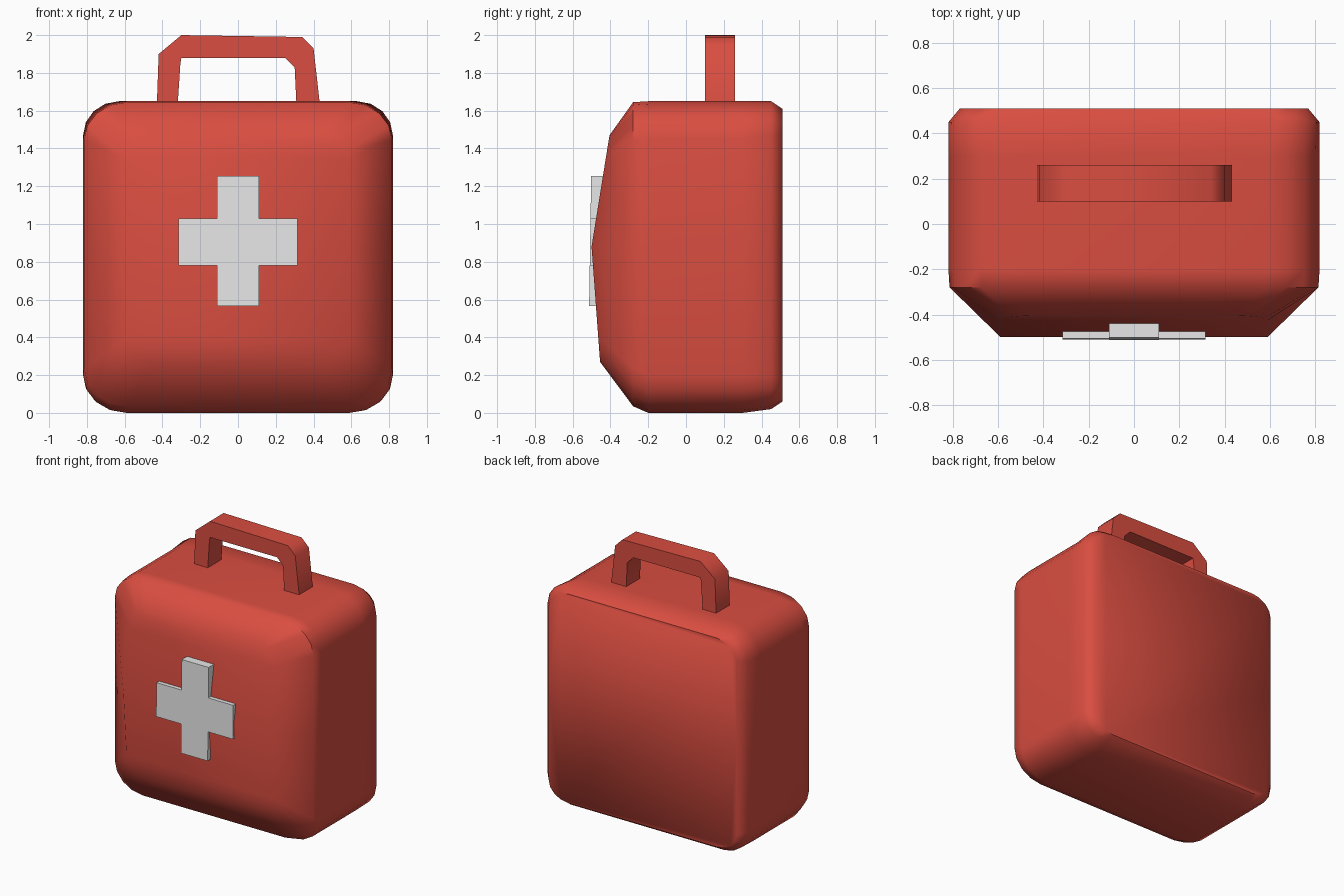
import bpy, bmesh, math

if "Cube" in bpy.data.objects:
    bpy.data.objects.remove(bpy.data.objects["Cube"])

def material(name, rgb):
    m = bpy.data.materials.new(name)
    m.diffuse_color = (*rgb, 1)
    m.use_nodes = True
    m.node_tree.nodes["Principled BSDF"].inputs["Base Color"].default_value = m.diffuse_color
    return m

RED = material("case red", (0.70, 0.075, 0.052))
WHITE = material("cross white", (0.80, 0.80, 0.80))

def finish(bm, name, mat, angle):
    bmesh.ops.recalc_face_normals(bm, faces=bm.faces)
    me = bpy.data.meshes.new(name)
    bm.to_mesh(me)
    bm.free()
    me.materials.append(mat)
    ob = bpy.data.objects.new(name, me)
    bpy.context.collection.objects.link(ob)
    bpy.ops.object.select_all(action='DESELECT')
    ob.select_set(True)
    bpy.context.view_layer.objects.active = ob
    bpy.ops.object.shade_smooth_by_angle(angle=math.radians(angle))
    return ob

MID = 0.88   # height where the front bulges most
STEPS = 4    # segments per rounded corner

def right_half(hw, z0, z1, rx, rz):
    """Right half of a rounded rectangle, bottom to top, as (x, z)."""
    arc = [(math.sin(a), math.cos(a)) for a in
           (i * math.pi / 2 / STEPS for i in range(STEPS + 1))]
    low = [(hw - rx + rx * s, z0 + rz - rz * c) for s, c in arc]
    high = [(hw - rx + rx * s, z1 - rz + rz * c) for s, c in reversed(arc)]
    return low + [(hw, MID)] + high

def front_y(z):
    """Depth of the bulging front panel."""
    if z > MID:
        return -0.50 + 0.095 * (z - MID) / (1.47 - MID)
    return -0.50 + 0.045 * (MID - z) / (MID - 0.27)

# Case body: rounded rectangles lofted from the back to the bulging front
rings = [  # y, half width, bottom, top, corner radii x, z
    (0.51, 0.77, 0.06, 1.61, 0.16, 0.13),
    (0.45, 0.82, 0.02, 1.65, 0.19, 0.18),
    (0.30, 0.82, 0.00, 1.65, 0.23, 0.20),
    (-0.20, 0.82, 0.00, 1.65, 0.23, 0.20),
    (-0.28, 0.815, 0.035, 1.645, 0.23, 0.20),
    (None, 0.59, 0.27, 1.47, 0.14, 0.13),
]
bm = bmesh.new()
loops = []
for y, hw, z0, z1, rx, rz in rings:
    half = right_half(hw, z0, z1, rx, rz)
    pts = half + [(-x, z) for x, z in reversed(half)]
    loops.append([bm.verts.new((x, front_y(z) if y is None else y, z)) for x, z in pts])
n = len(loops[0])
for a, b in zip(loops, loops[1:]):
    for i in range(n):
        j = (i + 1) % n
        bm.faces.new((a[i], a[j], b[j], b[i]))
bm.faces.new(loops[0])
for i in range(n // 2 - 1):
    f = loops[-1]
    bm.faces.new((f[i], f[i + 1], f[n - 2 - i], f[n - 1 - i]))
finish(bm, "case_body", RED, 55)

# Handle: outer and inner outlines joined into a squared bar
outer = [(-0.43, 1.62), (-0.42, 1.90), (-0.30, 2.00), (0.34, 1.99), (0.40, 1.93), (0.435, 1.62)]
inner = [(-0.32, 1.62), (-0.305, 1.85), (-0.30, 1.88), (0.25, 1.88), (0.30, 1.83), (0.31, 1.62)]
bm = bmesh.new()
prev = None
for (ox, oz), (ix, iz) in zip(outer, inner):
    q = [bm.verts.new(p) for p in ((ox, 0.10, oz), (ox, 0.26, oz), (ix, 0.26, iz), (ix, 0.10, iz))]
    if prev:
        for k in range(4):
            m = (k + 1) % 4
            bm.faces.new((prev[k], prev[m], q[m], q[k]))
    else:
        bm.faces.new(q)
    prev = q
bm.faces.new(prev)
long_edges = [e for e in bm.edges if len(e.link_faces) == 2
              and abs(e.verts[0].co.y - e.verts[1].co.y) < 0.01 and e.calc_face_angle(0) > 1.2]
bmesh.ops.bevel(bm, geom=long_edges, offset=0.018, segments=2, profile=0.5, affect='EDGES')
finish(bm, "carry_handle", RED, 50)

# Cross: raised plus-shaped plate set into the front
w, arm, zl, zh, zb, zt = 0.11, 0.315, 0.78, 1.03, 0.565, 1.255
side = [(w, zb), (w, zl), (arm, zl), (arm, zh), (w, zh), (w, zt)]
outline = side + [(-x, z) for x, z in reversed(side)]
bm = bmesh.new()
face = bm.faces.new([bm.verts.new((x, -0.513 + 0.016 * (z - zb), z)) for x, z in outline])
ext = bmesh.ops.extrude_face_region(bm, geom=[face])
for v in ext["geom"]:
    if isinstance(v, bmesh.types.BMVert):
        v.co.y = -0.43
finish(bm, "front_cross", WHITE, 30)
